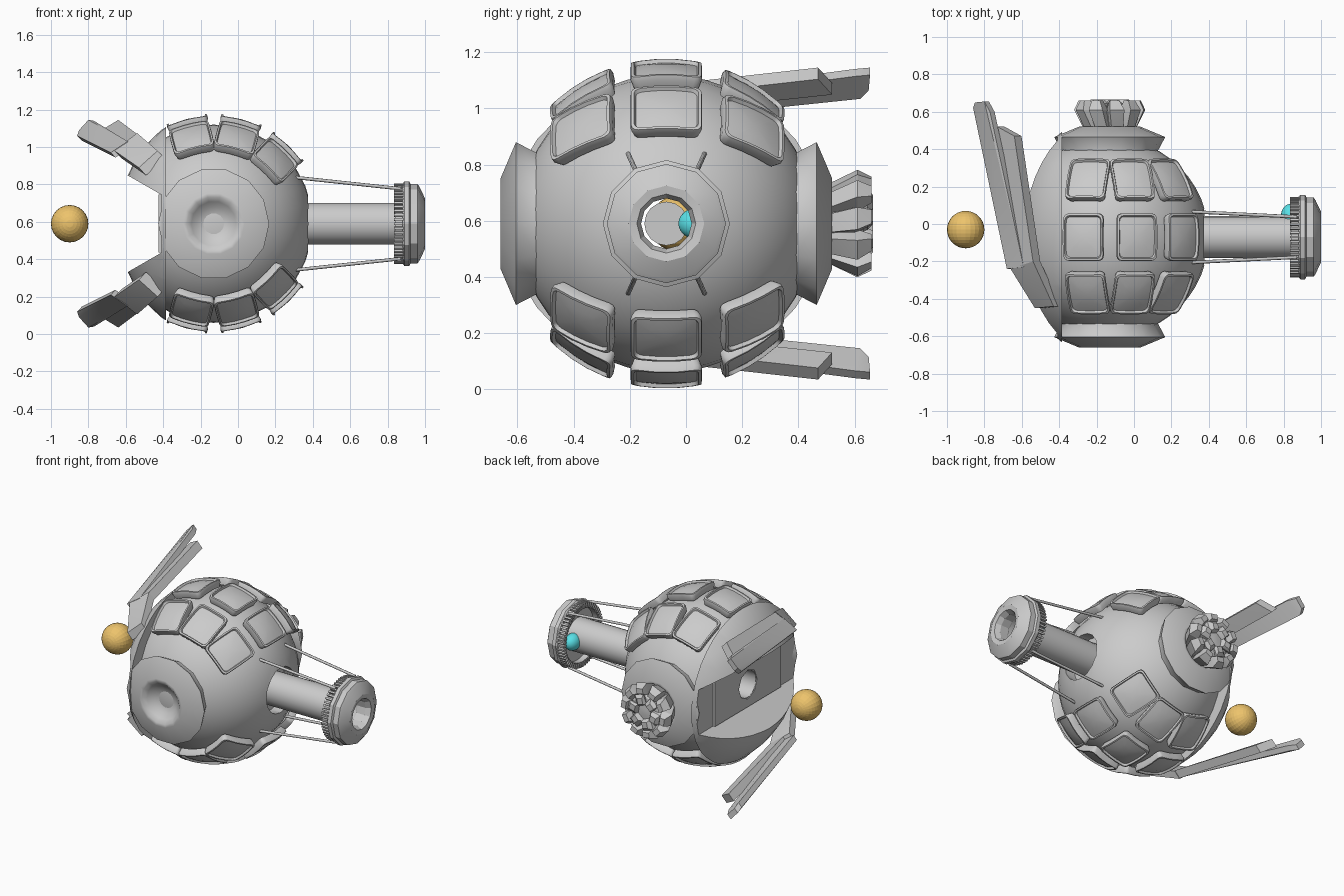
import bpy, bmesh
from math import sin, cos, pi, radians, tau
from mathutils import Vector, Matrix

if "Cube" in bpy.data.objects:
    bpy.data.objects.remove(bpy.data.objects["Cube"])

C = Vector((-0.13, -0.07, 0.59))          # hull centre


def finish(bm, name, color=None, angle=30):
    bmesh.ops.recalc_face_normals(bm, faces=bm.faces)
    me = bpy.data.meshes.new(name)
    bm.to_mesh(me)
    bm.free()
    ob = bpy.data.objects.new(name, me)
    bpy.context.collection.objects.link(ob)
    if color:
        mat = bpy.data.materials.new(name + "_paint")
        mat.diffuse_color = color
        mat.use_nodes = True
        mat.node_tree.nodes["Principled BSDF"].inputs["Base Color"].default_value = mat.diffuse_color
        me.materials.append(mat)
    shade(ob, angle)
    return ob


def shade(ob, angle):
    bpy.ops.object.select_all(action='DESELECT')
    ob.select_set(True)
    bpy.context.view_layer.objects.active = ob
    bpy.ops.object.shade_smooth_by_angle(angle=radians(angle))


def lathe(name, prof, axis, n, closed=False, angle=30):
    """Revolve (position, radius) points about a line through C."""
    bm = bmesh.new()
    rings = []
    for a, r in prof:
        ring = []
        for i in range(n):
            t = tau * i / n
            p = (a, C.y + r * cos(t), C.z + r * sin(t)) if axis == 'x' else \
                (C.x + r * cos(t), C.y + a, C.z + r * sin(t))
            ring.append(bm.verts.new(p))
        rings.append(ring)
    pairs = list(zip(rings, rings[1:]))
    if closed:
        pairs.append((rings[-1], rings[0]))
    for a, b in pairs:
        for i in range(n):
            j = (i + 1) % n
            bm.faces.new((a[i], a[j], b[j], b[i]))
    if not closed:
        bm.faces.new(rings[0])
        bm.faces.new(rings[-1])
    return finish(bm, name, angle=angle)


def ball(name, loc, scale, color=None, u=32, v=24, angle=30):
    bm = bmesh.new()
    m = Matrix.Translation(loc) @ Matrix.Diagonal((*scale, 1)) @ Matrix.Rotation(pi / 2, 4, 'X')
    bmesh.ops.create_uvsphere(bm, u_segments=u, v_segments=v, radius=1, matrix=m)
    return finish(bm, name, color, angle)


def hull(name, pts, flip=False, angle=20):
    bm = bmesh.new()
    for x, y, z in pts:
        bm.verts.new((x, y, 2 * C.z - z if flip else z))
    bmesh.ops.convex_hull(bm, input=bm.verts)
    bmesh.ops.dissolve_limit(bm, angle_limit=0.02, verts=bm.verts, edges=bm.edges)
    return finish(bm, name, angle=angle)


def cut(ob, cutters):
    for c in cutters:
        m = ob.modifiers.new("cut", 'BOOLEAN')
        m.operation, m.solver, m.object = 'DIFFERENCE', 'EXACT', c
    bpy.context.view_layer.update()
    dg = bpy.context.evaluated_depsgraph_get()
    me = bpy.data.meshes.new_from_object(ob.evaluated_get(dg))
    ob.modifiers.clear()
    ob.data = me
    shade(ob, 30)


# Cutters: wedge mouth on the left, bore, nose socket, right half for the band
wedge = hull("mouth_cutter", [(x, y, C.z + s * h) for y in (-1, 1) for s in (-1, 1)
                              for x, h in ((-0.41, 0.155), (-1.0, 0.495))])
bore = lathe("bore_cutter", [(-1, 0.1), (0.7, 0.1)], 'x', 8)
socket = lathe("socket_cutter", [(0.3, 0.155), (0.7, 0.155)], 'x', 16)
half = hull("half_cutter", [(x, y, z) for x in (-0.385, 1) for y in (-1, 1) for z in (-1, 2)])

# Hull and raised rim band around the mouth
body = ball("hull", C, (0.53, 0.53, 0.53))
cut(body, [wedge, bore, socket])
band = ball("mouth_rim_band", C, (0.51, 0.65, 0.6))
core = ball("band_core_cutter", C, (0.5, 0.51, 0.51))
cut(band, [half, wedge, core])
for c in (wedge, bore, socket, half, core):
    c.hide_render = True
    c.hide_set(True)

# Mouth back panel with its round opening
panel = hull("mouth_panel", [(x, C.y + y, C.z + z) for x in (-0.425, -0.38)
                             for y in (-0.36, 0.36) for z in (-0.155, 0.155)])
cut(panel, [bore])

# Side hubs with a dished centre, front and back
for s, name in ((-1, "front_hub"), (1, "back_hub")):
    prof = [(0.40, 0.27), (0.46, 0.257), (0.535, 0.297), (0.59, 0.165), (0.588, 0.145),
            (0.565, 0.12), (0.54, 0.09), (0.524, 0.05), (0.52, 0.01)]
    lathe(name, [(s * a, r) for a, r in prof], 'y', 14, angle=45)

# Flared knob on the back hub: two rings of twisted petals round a core
lathe("knob_core", [(0.5, 0.11), (0.6, 0.12), (0.67, 0.14), (0.7, 0.1), (0.71, 0.02)], 'y', 12)


def petals(count, sections):
    for i in range(count):
        pts = []
        for y, r0, r1, w, tw in sections:
            q = tau * i / count + tw
            for r in (r0, r1):
                for k in (-w, w):
                    pts.append((C.x + r * cos(q) - k * sin(q), C.y + y,
                                C.z + r * sin(q) + k * cos(q)))
        hull("knob_petal", pts)


petals(10, ((0.57, 0.07, 0.135, 0.032, 0), (0.68, 0.11, 0.187, 0.04, 0.1),
            (0.73, 0.13, 0.165, 0.025, 0.15)))
petals(6, ((0.66, 0.03, 0.1, 0.03, 0), (0.715, 0.05, 0.12, 0.035, 0.2),
           (0.735, 0.06, 0.1, 0.02, 0.3)))

# Gun barrel, inner lens, muzzle and toothed collar
lathe("barrel", [(-0.42, 0.112), (0.9, 0.112), (0.9, 0.092), (-0.42, 0.092)], 'x', 20, True)
lathe("barrel_lens", [(0.3, 0.078), (0.31, 0.078)], 'x', 16)
lathe("muzzle", [(0.88, 0.1), (0.88, 0.215), (0.89, 0.226), (0.915, 0.226), (0.922, 0.212),
                 (0.96, 0.212), (0.97, 0.198), (1.0, 0.135), (0.995, 0.105), (0.96, 0.09),
                 (0.9, 0.09)], 'x', 12, True, 20)
lathe("collar", [(0.84, 0.18), (0.84, 0.197), (0.89, 0.197), (0.89, 0.18)], 'x', 32, True)
bm = bmesh.new()
for i in range(56):
    m = Matrix.Translation((0.862, C.y, C.z)) @ Matrix.Rotation(tau * i / 56, 4, 'X') @ \
        Matrix.Translation((0, 0, 0.2)) @ Matrix.Diagonal((0.055, 0.012, 0.03, 1))
    bmesh.ops.create_cube(bm, size=1, matrix=m)
finish(bm, "collar_teeth")

# Four brace rods from hull to collar
for sy in (-1, 1):
    for sz in (-1, 1):
        a = Vector((0.28, C.y + sy * 0.137, C.z + sz * 0.25))
        b = Vector((0.87, C.y + sy * 0.108, C.z + sz * 0.187))
        d = b - a
        bm = bmesh.new()
        bmesh.ops.create_cone(bm, cap_ends=True, segments=8, radius1=0.009, radius2=0.009,
                              depth=d.length, matrix=Matrix.Translation((a + b) / 2) @
                              d.to_track_quat('Z', 'Y').to_matrix().to_4x4())
        finish(bm, "brace_rod", angle=50)


# Armour plates: one curved rounded patch with a raised frame, turned into place
def outline():
    pts = []
    for k in range(4):
        cx, cy = ((1, 1), (-1, 1), (-1, -1), (1, -1))[k]
        for j in range(4):
            t = (k + j / 3) * pi / 2
            pts.append((cx * 0.78 + 0.22 * cos(t), cy * 0.78 + 0.22 * sin(t)))
        x0, y0 = pts[-1]
        for f in (0.26, -0.26):
            pts.append((f * cx, y0) if k % 2 == 0 else (x0, f * cy))
    return pts


def plate(lon, lat, s):
    bm = bmesh.new()
    turn = Matrix.Rotation(radians(lon), 3, 'Y') @ Matrix.Rotation(radians(-lat), 3, 'X')

    def P(u, v, r):
        lo, la = radians(11.3 * u), radians(12.8 * v)
        p = turn @ Vector((r * cos(la) * sin(lo), r * sin(la), r * cos(la) * cos(lo)))
        return bm.verts.new((C.x + p.x, C.y + p.y, C.z + s * p.z))
    rings = [[P(u * k, v * k, r) for u, v in outline()] for k, r in
             ((0.9, 0.545), (0.97, 0.54), (1, 0.572), (0.96, 0.588), (0.88, 0.588),
              (0.85, 0.574), (0.45, 0.577))]
    n = len(rings[0])
    low, top = P(0, 0, 0.545), P(0, 0, 0.578)
    for i in range(n):
        j = (i + 1) % n
        for a, b in zip(rings, rings[1:]):
            bm.faces.new((a[i], a[j], b[j], b[i]))
        bm.faces.new((rings[0][i], low, rings[0][j]))
        bm.faces.new((rings[-1][i], rings[-1][j], top))
    finish(bm, "armour_plate")


for s in (-1, 1):
    for lon in (-14.5, 15, 44):
        for lat in (-32.5, 0, 33.5):
            plate(lon, lat, s)


# Swept fins: outer blade, shorter inner blade and bent front section
def slab(name, corners, flip, t=0.045):
    hull(name, [(x + k * 0.7, y, z - k * 0.75) for x, y, z in corners for k in (0, t)], flip)


for f in (False, True):
    slab("fin_outer_blade", [(-0.68, -0.24, 0.97), (-0.59, -0.23, 1.03),
                             (-0.86, 0.62, 1.06), (-0.85, 0.65, 1.09), (-0.80, 0.655, 1.145),
                             (-0.77, 0.60, 1.14)], f, 0.035)
    slab("fin_inner_blade", [(-0.62, -0.23, 1.01), (-0.54, -0.20, 1.07),
                             (-0.73, 0.52, 1.09), (-0.64, 0.47, 1.145)], f, 0.055)
    slab("fin_front_section", [(-0.66, -0.24, 0.98), (-0.54, -0.20, 1.075),
                               (-0.53, -0.45, 0.89), (-0.43, -0.44, 0.98)], f, 0.055)

# Coloured energy balls
ball("rear_ball", (-0.9, -0.03, 0.59), (0.1, 0.1, 0.1), (0.85, 0.55, 0.15, 1), 24, 16, 5)
ball("barrel_light", (0.835, 0.04, 0.59), (0.05, 0.067, 0.056), (0.1, 0.75, 0.8, 1), 20, 14)
